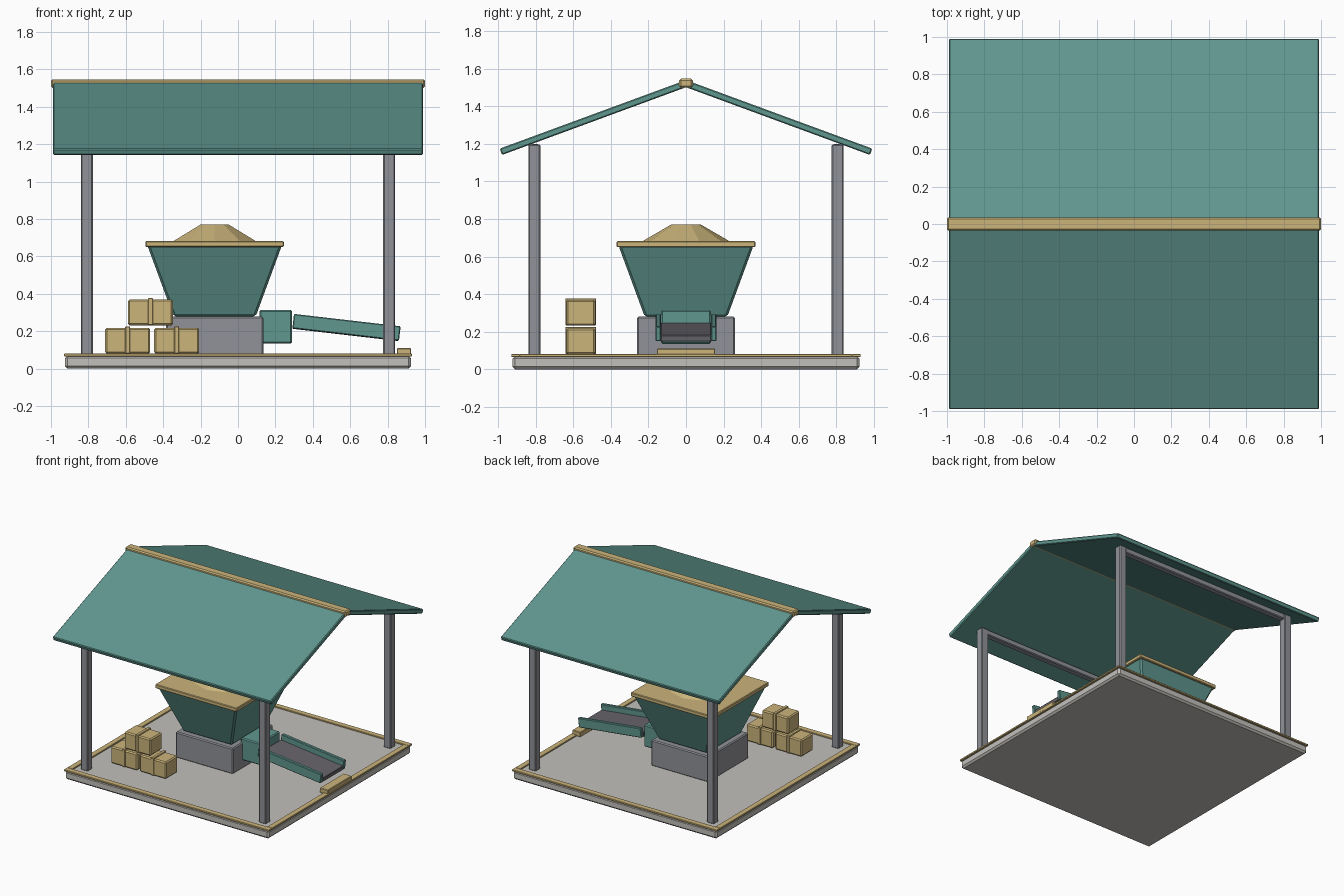
import bpy, math
from mathutils import Matrix, Vector

if "Cube" in bpy.data.objects:
    bpy.data.objects.remove(bpy.data.objects["Cube"])


def material(name, color):
    m = bpy.data.materials.new(name)
    m.diffuse_color = (*color, 1)
    m.use_nodes = True
    m.node_tree.nodes["Principled BSDF"].inputs["Base Color"].default_value = m.diffuse_color
    return m


TEAL = material("teal paint", (0.117, 0.31, 0.275))
GRAY = material("steel gray", (0.285, 0.29, 0.315))
STONE = material("pale concrete", (0.545, 0.527, 0.497))
TAN = material("tan", (0.60, 0.46, 0.198))
DARK = material("dark belt", (0.136, 0.13, 0.144))


def finish(ob, name, mat, bevel):
    ob.name = name
    ob.data.materials.append(mat)
    if bevel:
        mod = ob.modifiers.new("bevel", 'BEVEL')
        mod.width = bevel
        mod.segments = 1
    return ob


def box(name, lo, hi, mat, bevel=0.006, matrix=None):
    """Box between two corners, optionally moved by a matrix."""
    lo, hi = Vector(lo), Vector(hi)
    bpy.ops.mesh.primitive_cube_add(size=1)
    ob = bpy.context.object
    ob.data.transform(Matrix.Translation((lo + hi) / 2) @ Matrix.Diagonal((*(hi - lo), 1)))
    if matrix:
        ob.matrix_world = matrix
    return finish(ob, name, mat, bevel)


def frustum(name, sides, r1, r2, z1, z2, x, mat, turn=0, bevel=0):
    bpy.ops.mesh.primitive_cone_add(vertices=sides, radius1=r1, radius2=r2, depth=z2 - z1,
                                    location=(x, 0, (z1 + z2) / 2))
    ob = bpy.context.object
    ob.data.transform(Matrix.Rotation(turn, 4, 'Z'))
    return finish(ob, name, mat, bevel)


# Floor slab with raised border
box("floor_slab", (-.925, -.925, 0), (.925, .925, .07), STONE, 0.014)
for s in (-1, 1):
    a, b = sorted((s * .885, s * .93))
    box("border_long", (-.93, a, .066), (.93, b, .08), TAN, 0.002)
    box("border_side", (a, -.885, .066), (b, .885, .08), TAN, 0.002)
box("threshold", (.85, -.155, .07), (.925, .155, .11), TAN, 0.004)

# Posts and eave beams
for sy in (-1, 1):
    for sx in (-1, 1):
        x, y = sx * .808, sy * .808
        box("post", (x - .032, y - .032, .068), (x + .032, y + .032, 1.198), GRAY)
    box("eave_beam", (-.78, sy * .808 - .025, 1.155), (.78, sy * .808 + .025, 1.2), GRAY)

# Gable roof
slope = math.radians(20.2)
for s, label in ((1, "back"), (-1, "front")):
    m = Matrix.Translation((0, 0, 1.54)) @ Matrix.Rotation(-s * slope, 4, 'X')
    a, b = sorted((s * .005, s * 1.057))
    box("roof_" + label, (-.99, a, -.036), (.99, b, 0), TEAL, 0.006, m)
box("ridge_cap", (-1, -.036, 1.5), (1, .036, 1.547), TAN, 0.009)

# Hopper on its plinth
HX = -.125
box("plinth", (HX - .26, -.26, .068), (HX + .26, .26, .28), GRAY, 0.008)
frustum("hopper", 4, .22 * math.sqrt(2), .36 * math.sqrt(2), .28, .66, HX, TEAL,
        math.pi / 4, 0.012)
box("hopper_rim", (HX - .37, -.37, .65), (HX + .37, .37, .682), TAN, 0.005)
frustum("grain_heap", 10, .235, .08, .68, .77, HX, TAN)

# Outlet housing and sloping conveyor
box("outlet_housing", (.115, -.132, .135), (.29, .132, .315), TEAL, 0.008)
tilt = Matrix.Translation((.58, 0, .22)) @ Matrix.Rotation(math.radians(6.6), 4, 'Y')
box("conveyor_belt", (-.287, -.135, -.04), (.285, .135, -.005), DARK, 0.004, tilt)
for s in (-1, 1):
    a, b = sorted((s * .133, s * .162))
    box("conveyor_rail", (-.287, a, -.038), (.287, b, .04), TEAL, 0.005, tilt)

# Stacked crates with straps
for x, z in ((-.59, .08), (-.328, .08), (-.468, .232)):
    box("crate", (x - .12, -.637, z), (x + .12, -.483, z + .138), TAN, 0.009)
    box("crate_strap", (x - .013, -.642, z + .002), (x + .013, -.478, z + .146), TAN, 0.003)
